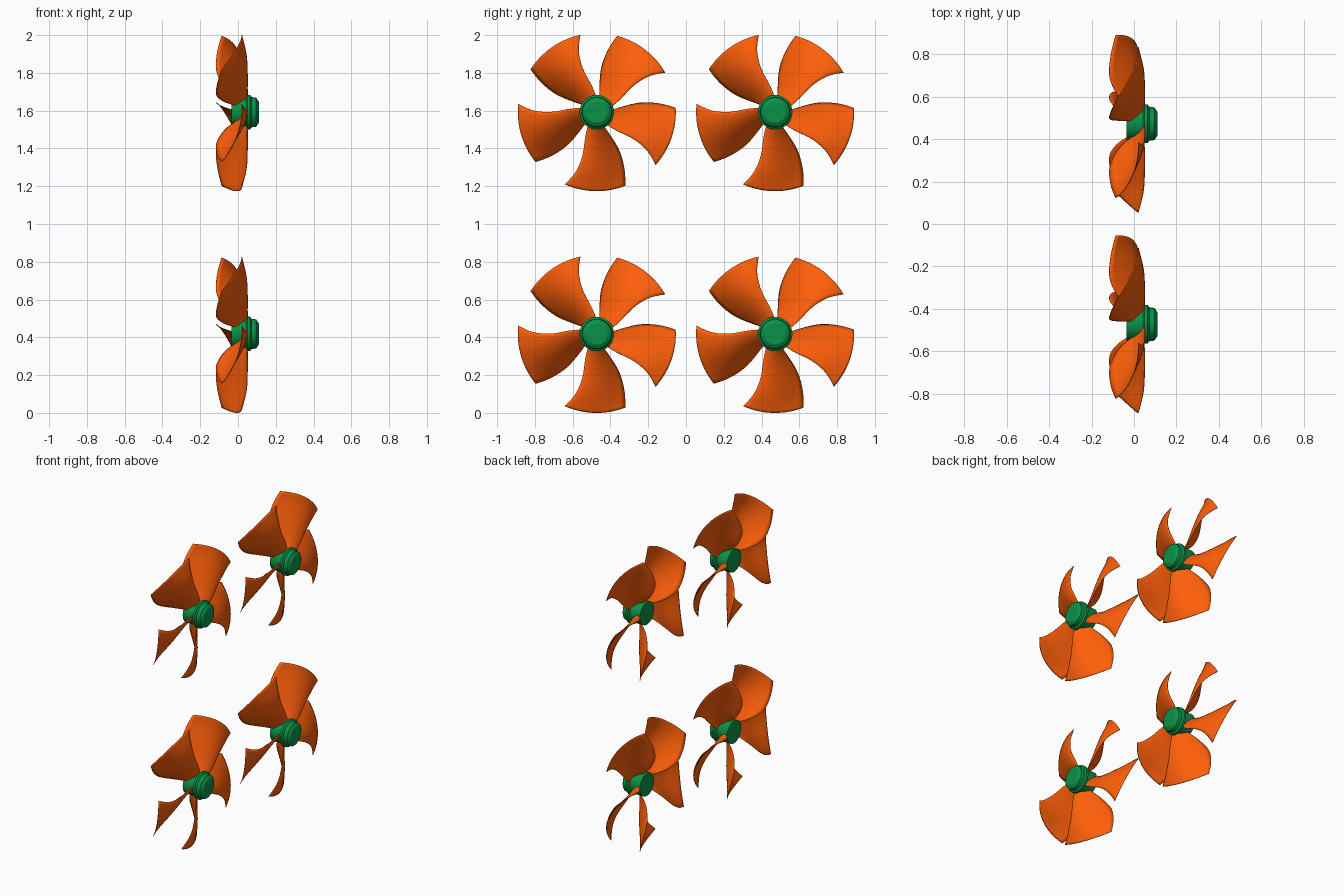
import bpy, bmesh, math

if "Cube" in bpy.data.objects:
    bpy.data.objects.remove(bpy.data.objects["Cube"])

def material(name, rgb):
    m = bpy.data.materials.new(name)
    m.diffuse_color = (*rgb, 1)
    m.use_nodes = True
    m.node_tree.nodes["Principled BSDF"].inputs["Base Color"].default_value = m.diffuse_color
    return m

ORANGE = material("orange", (1.0, 0.115, 0.003))
GREEN = material("green", (0.003, 0.29, 0.065))

def finish(name, bm, mat, angle):
    bmesh.ops.recalc_face_normals(bm, faces=bm.faces)
    me = bpy.data.meshes.new(name)
    bm.to_mesh(me)
    bm.free()
    me.materials.append(mat)
    ob = bpy.data.objects.new(name, me)
    bpy.context.collection.objects.link(ob)
    bpy.ops.object.select_all(action='DESELECT')
    bpy.context.view_layer.objects.active = ob
    ob.select_set(True)
    bpy.ops.object.shade_smooth_by_angle(angle=math.radians(angle))
    return ob

# Blade stations: radius, leading angle, trailing angle, leading x, trailing x, camber
STATIONS = [
    (0.070, 27, -34, -0.010, 0.046, 0.010),
    (0.130, 31, -25, -0.072, 0.050, 0.026),
    (0.220, 32, -17.5, -0.114, 0.050, 0.038),
    (0.320, 28, -17.5, -0.110, 0.044, 0.038),
    (0.418, 22.5, -22.5, -0.086, 0.020, 0.030),
]

def spline(t):
    # Catmull-Rom through the stations
    n = len(STATIONS) - 1
    i = min(int(t * n), n - 1)
    u = t * n - i
    p = [STATIONS[max(0, min(n, i + k))] for k in (-1, 0, 1, 2)]
    return [0.5 * (2 * b + (c - a) * u + (2 * a - 5 * b + 4 * c - d) * u * u
                   + (3 * b - a - 3 * c + d) * u ** 3) for a, b, c, d in zip(*p)]

def make_blades():
    bm = bmesh.new()
    rows, cols = 20, 14
    for k in range(5):
        base = 52.5 + 72 * k
        grid = []
        for i in range(rows + 1):
            r, a0, a1, x0, x1, camber = spline(i / rows)
            line = []
            for j in range(cols + 1):
                s = j / cols
                a = math.radians(base + a0 + (a1 - a0) * s)
                x = x0 + (x1 - x0) * s + camber * 4 * s * (1 - s)
                line.append(bm.verts.new((x, r * math.cos(a), r * math.sin(a))))
            grid.append(line)
        for i in range(rows):
            for j in range(cols):
                bm.faces.new((grid[i][j], grid[i + 1][j], grid[i + 1][j + 1], grid[i][j + 1]))
    ob = finish("blades", bm, ORANGE, 40)
    sol = ob.modifiers.new("thickness", 'SOLIDIFY')
    sol.thickness = 0.003
    sol.offset = 0
    return ob

# Hub outline: x, radius
HUB = [(-0.035, 0), (-0.035, 0.077), (0.042, 0.077), (0.050, 0.091), (0.064, 0.091),
       (0.072, 0.080), (0.096, 0.077), (0.110, 0.056), (0.110, 0)]

def make_hub():
    bm = bmesh.new()
    verts = [bm.verts.new((x, r, 0)) for x, r in HUB]
    edges = [bm.edges.new(e) for e in zip(verts, verts[1:])]
    bmesh.ops.spin(bm, geom=verts + edges, cent=(0, 0, 0), axis=(1, 0, 0),
                   angle=math.tau, steps=48)
    bmesh.ops.remove_doubles(bm, verts=bm.verts, dist=1e-5)
    return finish("hub", bm, GREEN, 25)

# Four identical fans in a two by two layout
parts = [make_blades(), make_hub()]
places = [(y, z) for z in (0.418, 1.592) for y in (-0.472, 0.472)]
for n, (y, z) in enumerate(places):
    for part in parts:
        ob = part
        if n:
            ob = part.copy()
            ob.name = f"{part.name}_{n + 1}"
            bpy.context.collection.objects.link(ob)
        ob.location = (0, y, z)
